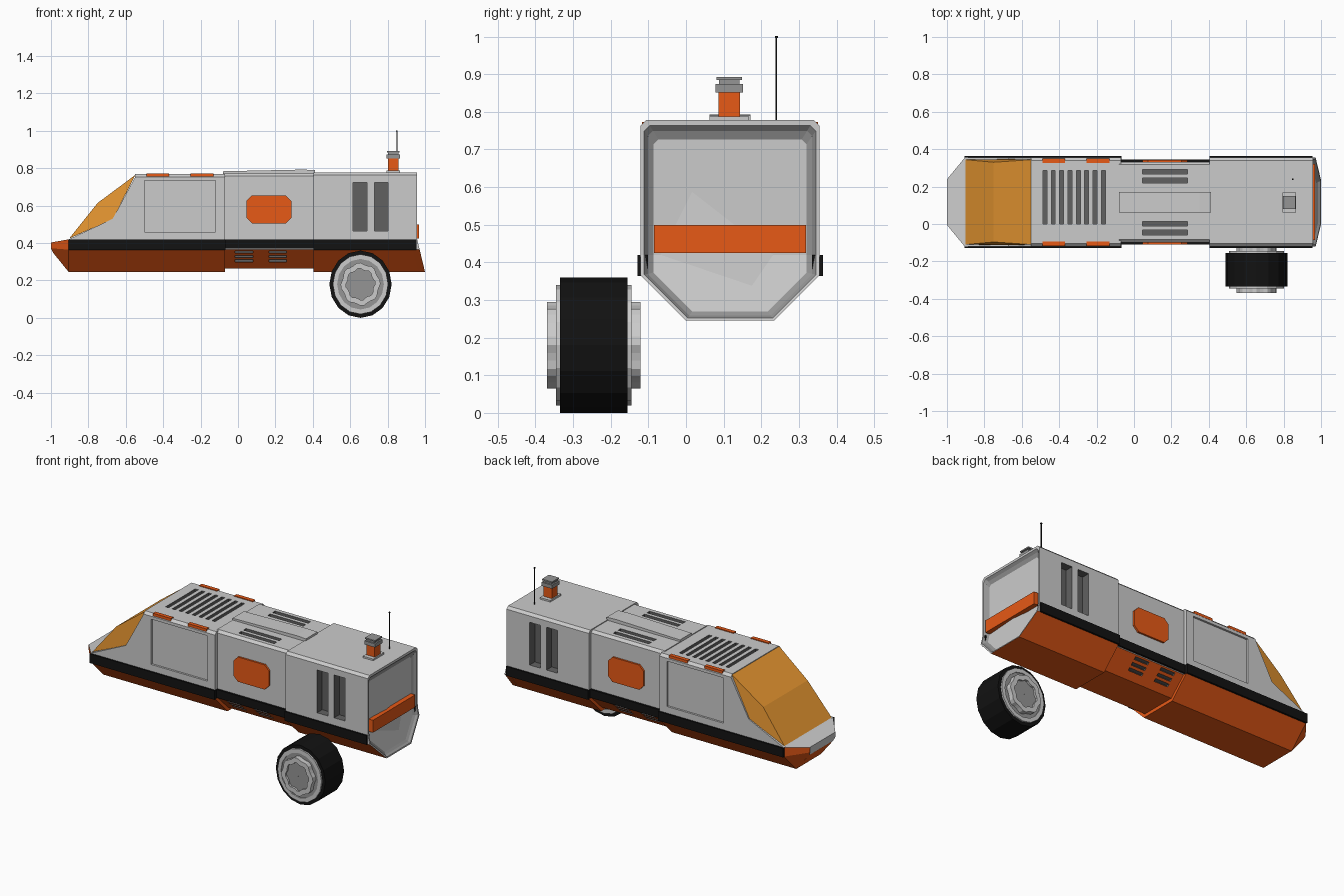
import bpy, bmesh, math

if "Cube" in bpy.data.objects:
    bpy.data.objects.remove(bpy.data.objects["Cube"])

YC = 0.117      # centre plane of the cabin
W = 0.2375      # half width of the cabin


def mat(name, *rgb):
    m = bpy.data.materials.new(name)
    m.diffuse_color = (*rgb, 1)
    m.use_nodes = True
    m.node_tree.nodes["Principled BSDF"].inputs["Base Color"].default_value = m.diffuse_color
    return m


GREY = mat("grey", .8, .8, .8)
DARK = mat("dark_grey", .12, .12, .12)
MID = mat("mid_grey", .3, .3, .3)
BLACK = mat("black", .006, .006, .006)
ORANGE = mat("orange", .8, .1, .008)
GLASS = mat("amber_glass", .78, .3, .03)


def finish(name, bm, *mats):
    bmesh.ops.recalc_face_normals(bm, faces=bm.faces)
    me = bpy.data.meshes.new(name)
    bm.to_mesh(me)
    bm.free()
    for m in mats:
        me.materials.append(m)
    ob = bpy.data.objects.new(name, me)
    bpy.context.collection.objects.link(ob)
    return ob


def loft(name, rings, *mats, closed=False, pick=None):
    """Skin equal-length rings; pick(face) chooses the material index."""
    bm = bmesh.new()
    vs = [[bm.verts.new(p) for p in r] for r in rings]
    n = len(vs[0])
    pairs = list(zip(vs, vs[1:])) + ([(vs[-1], vs[0])] if closed else [])
    for a, b in pairs:
        for i in range(n):
            j = (i + 1) % n
            bm.faces.new((a[i], a[j], b[j], b[i]))
    if not closed:
        bm.faces.new(vs[0])
        bm.faces.new(vs[-1])
    bm.normal_update()
    if pick:
        for f in bm.faces:
            f.material_index = pick(f)
    return finish(name, bm, *mats)


def boxes(name, m, *ranges):
    """Boxes given as (x0, x1, y0, y1, z0, z1), y measured from the centre plane."""
    bm = bmesh.new()
    for x0, x1, y0, y1, z0, z1 in ranges:
        for v in bmesh.ops.create_cube(bm, size=1)["verts"]:
            v.co = ((x0 + x1) / 2 + v.co.x * (x1 - x0),
                    YC + (y0 + y1) / 2 + v.co.y * (y1 - y0),
                    (z0 + z1) / 2 + v.co.z * (z1 - z0))
    return finish(name, bm, m)


def both(*ranges):
    """Mirror box ranges across the centre plane."""
    return [r for a in ranges for r in (a, (a[0], a[1], -a[3], -a[2], a[4], a[5]))]


def cut(ob, m, *ranges):
    c = boxes("cutter", m, *ranges)
    c.hide_render = True
    mod = ob.modifiers.new("recess", "BOOLEAN")
    mod.operation, mod.object, mod.solver = "DIFFERENCE", c, "EXACT"
    mod.material_mode = "TRANSFER"
    bpy.context.view_layer.update()
    me = bpy.data.meshes.new_from_object(
        ob.evaluated_get(bpy.context.evaluated_depsgraph_get()))
    ob.modifiers.clear()
    ob.data = me
    bpy.data.objects.remove(c)


def rear_x(z):
    return .958 + max(0, .42 - z) * .24


def upper(name, x0, x1, w, top, c=.015):
    prof = [(-w, .365), (w, .365), (w, top - c), (w - c, top), (c - w, top), (-w, top - c)]
    return loft(name, [[(x, YC + y, z) for y, z in prof] for x in (x0, x1)], GREY)


def lower(name, x0, x1, w, wb, zb):
    prof = [(-w, .366), (-wb, zb), (wb, zb), (w, .366)]
    return loft(name, [[(x0, YC + y, z) for y, z in prof],
                       [(x1(z), YC + y, z) for y, z in prof]], ORANGE)


# Three cabin sections and their lower hulls
front = upper("front_cabin", -.55, -.07, W, .768)
middle = upper("middle_cabin", -.08, .41, .215, .773)
rear = upper("rear_cabin", .405, .928, W, .778)
lower("front_hull", -.905, lambda z: -.07, W, .1175, .245)
mid_hull = lower("middle_hull", -.08, lambda z: .41, .215, .11, .265)
lower("rear_hull", .405, lambda z: rear_x(z) - .03, W, .1175, .245)

# Side panels, roof louvres, rear side intakes, roof slots
cut(front, GREY, *both((-.5, -.12, W - .012, W + .05, .46, .735)))
cut(front, DARK, *[(-.487 + .0447 * i, -.466 + .0447 * i, -.118, .168, .75, .8)
                   for i in range(8)])
cut(rear, DARK, *both((.615, .69, W - .05, W + .05, .465, .725),
                      (.73, .803, W - .05, W + .05, .465, .725)))
cut(middle, DARK, *both((.045, .285, .103, .128, .758, .8),
                        (.045, .285, .15, .175, .758, .8)))

# Hull louvres on the sloped faces
slots = []
for z in (.299, .322, .346):
    y = .11 + (z - .265) * 1.05
    slots += [(x, x + .095, y - .012, y + .06, z, z + .012) for x in (-.015, .165)]
cut(mid_hull, DARK, *both(*slots))

# Black side rails
boxes("side_rails", BLACK, *both((-.907, -.068, W - .02, .2465, .364, .42),
                                 (-.07, .406, .19, .227, .37, .42),
                                 (.404, .955, W - .02, .2465, .364, .42)))

# Nose block
back = [(-W, .42), (-W, .365), (-.1175, .245), (.1175, .245), (W, .365), (W, .42)]
tip = [(-.122, .403, -1), (-.122, .372, -1), (-.115, .35, -.99),
       (.115, .35, -.99), (.122, .372, -1), (.122, .403, -1)]
loft("nose", [[(-.905, YC + y, z) for y, z in back], [(x, YC + y, z) for y, z, x in tip]],
     ORANGE, GREY,
     pick=lambda f: int(abs(f.normal.z) > .9 and f.calc_center_median().z > .4
                        or len(f.verts) > 4))

# Cockpit sides and windscreen
wedge = [(-.905, .4), (-.55, .4), (-.55, .753), (-.67, .53), (-.905, .42)]
loft("cockpit_base", [[(x, YC + s * W, z) for x, z in wedge] for s in (-1, 1)], GREY)
glass = [(-.548, .765, .227), (-.75, .615, .213), (-.902, .425, .227), (-.67, .528, .23)]
loft("windscreen", [[(x, YC + s * w, z) for x, z, w in glass] for s in (-1, 1)], GLASS)

# Roof edge lights
boxes("roof_lights", ORANGE, *both((-.49, -.37, .21, .234, .752, .773),
                                   (-.255, -.13, .21, .234, .752, .773)))

# Side hatches with clipped corners
c = .03
hatch = [(.045 + c, .505), (.285 - c, .505), (.285, .505 + c), (.285, .655 - c),
         (.285 - c, .655), (.045 + c, .655), (.045, .655 - c), (.045, .505 + c)]
for side, s in (("front", -1), ("back", 1)):
    loft(side + "_hatch", [[(x, YC + s * w, z) for x, z in hatch] for w in (.2, .226)], ORANGE)

# Raised roof spine, slightly climbing to the rear
loft("roof_spine", [[(x, YC + y, z) for y, z in
                     ((-.055, .76), (.055, .76), (.055, t), (-.055, t))]
                    for x, t in ((-.08, .784), (.35, .793), (.413, .79))], GREY)

# Rear frame with recessed door
outline = [(-W, .42), (-W, .365), (-.1175, .245), (.1175, .245), (W, .365), (W, .42),
           (W, .763), (W - .015, .778), (.015 - W, .778), (-W, .763)]


def rear_ring(k, dx):
    return [(rear_x(.42 + (z - .42) * k) + dx, YC + y * k, .42 + (z - .42) * k)
            for y, z in outline]


def rear_mat(f):
    zs = [v.co.z for v in f.verts]
    if len(zs) == 4 and max(zs) < .366 and f.calc_center_median().x < rear_x(sum(zs) / 4) - .009:
        if min(math.hypot(v.co.y - YC, 0) for v in f.verts) > .117:
            return 1
    return 2 if f.material_index == 2 else 0


frame = loft("rear_frame", [rear_ring(1, -.035), rear_ring(1, 0), rear_ring(.96, 0),
                            rear_ring(.92, -.012), rear_ring(.857, -.02)][:5],
             GREY, ORANGE, MID, pick=rear_mat)
bm = bmesh.new()
bm.from_mesh(frame.data)
bm.faces.ensure_lookup_table()
for f in bm.faces[20:40]:
    f.material_index = 2
for f in bm.faces[0:10]:                      # outer lip keeps the hull colour below
    f.material_index = int(max(v.co.z for v in f.verts) < .37)
door = bm.faces[-1]
bend = [v for v in door.verts if abs(v.co.z - .42) < .001]
bmesh.ops.connect_verts(bm, verts=bend)
bm.to_mesh(frame.data)
bm.free()
boxes("rear_stripe", ORANGE, (.93, .967, -.2025, .2025, .425, .5))

# Periscope and antenna on the rear roof
PX, PY = .83, -.002


def block(name, m, r, z0, z1, ry=None):
    ry = ry or r
    return boxes(name, m, (PX - r, PX + r, PY - ry, PY + ry, z0, z1))


block("periscope_base", GREY, .035, .77, .788, .053)
block("periscope_post", ORANGE, .028, .785, .852)
block("periscope_collar", MID, .036, .852, .874)
block("periscope_neck", MID, .027, .874, .887)
block("periscope_cap", MID, .034, .885, .893)
boxes("antenna", BLACK, (.848, .852, .121, .125, .77, 1.0), (.846, .854, .119, .127, .996, 1.002))


# Single wheel, slightly narrower in x than in z
def lathe(name, prof, m, seg=16, dip=0):
    rings = []
    for i in range(seg):
        a = math.tau * i / seg
        d = dip if (i // 2) % 2 else 0
        rings.append([(.655 + .925 * (r - d) * math.sin(a), -.245 + y, .18 - (r - d) * math.cos(a))
                      for y, r in prof])
    return loft(name, rings, m, closed=True)


def band(h, r0, r1):
    return [(h, r0), (h, r1), (-h, r1), (-h, r0)]


lathe("tyre", band(.09, .15, .18), BLACK)
lathe("wheel_rim", band(.1, .135, .16), GREY)
lathe("wheel_disc", band(.094, .01, .137), MID)
lathe("wheel_hub", band(.124, .085, .115), GREY, 32, .008)
lathe("hub_centre", band(.112, .001, .087), MID)
